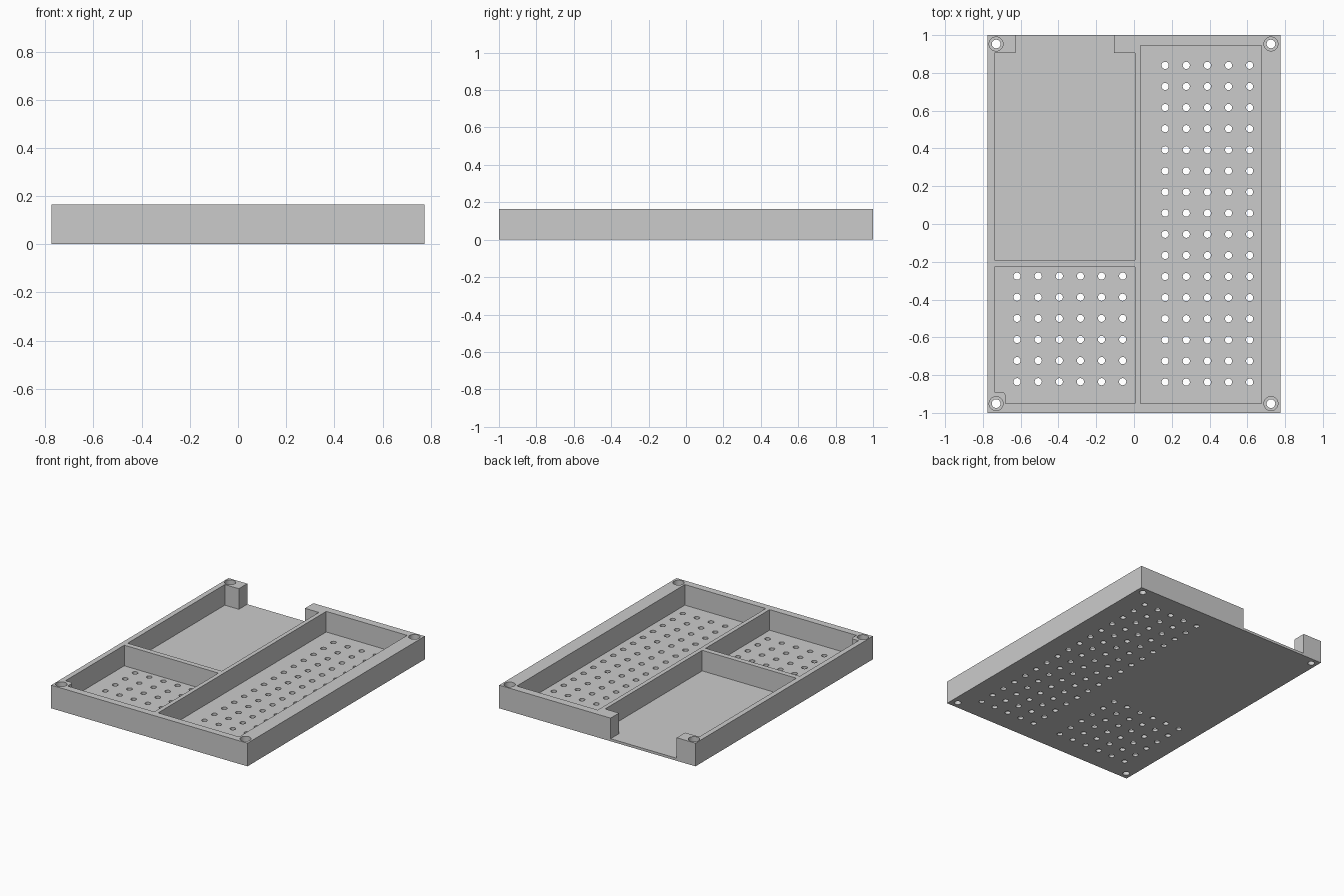
import bpy
import bmesh
import math

if "Cube" in bpy.data.objects:
    bpy.data.objects.remove(bpy.data.objects["Cube"], do_unlink=True)

HEIGHT, FLOOR, ABOVE = 0.165, 0.018, 0.3
PITCH = 0.1118

grey = bpy.data.materials.new("plain grey")
grey.use_nodes = True
colour = (0.6, 0.6, 0.6, 1)
grey.diffuse_color = colour
grey.node_tree.nodes["Principled BSDF"].inputs["Base Color"].default_value = colour


def rect(x0, x1, y0, y1):
    return [(x0, y0), (x1, y0), (x1, y1), (x0, y1)]


def circle(x, y, r, n):
    return [(x + r * math.cos(math.tau * i / n), y + r * math.sin(math.tau * i / n))
            for i in range(n)]


def prisms(name, outlines, z0, z1):
    """One object made of upright prisms, one for each outline."""
    bm = bmesh.new()
    for outline in outlines:
        low = [bm.verts.new((x, y, z0)) for x, y in outline]
        high = [bm.verts.new((x, y, z1)) for x, y in outline]
        bm.faces.new(low[::-1])
        bm.faces.new(high)
        for i in range(len(low)):
            j = (i + 1) % len(low)
            bm.faces.new((low[i], low[j], high[j], high[i]))
    mesh = bpy.data.meshes.new(name)
    bm.to_mesh(mesh)
    bm.free()
    mesh.materials.append(grey)
    obj = bpy.data.objects.new(name, mesh)
    bpy.context.collection.objects.link(obj)
    return obj


def cut(target, name, outlines, z0, z1):
    """Cut prisms out of the target, then discard the cutter."""
    cutter = prisms(name, outlines, z0, z1)
    cutter.hide_render = True
    mod = target.modifiers.new(name, 'BOOLEAN')
    mod.operation, mod.solver, mod.object = 'DIFFERENCE', 'EXACT', cutter
    graph = bpy.context.evaluated_depsgraph_get()
    result = bpy.data.meshes.new_from_object(target.evaluated_get(graph))
    target.modifiers.clear()
    target.data = result
    bpy.data.objects.remove(cutter, do_unlink=True)


# Solid block
tray = prisms("tray", [rect(-0.775, 0.775, -1, 1)], 0, HEIGHT)

# Large bay, open through the back wall
bay = [(-0.738, -0.19), (0.005, -0.19), (0.005, 0.905), (-0.105, 0.905),
       (-0.105, 1.1), (-0.627, 1.1), (-0.627, 0.905), (-0.738, 0.905)]

# Small bay, leaving a rounded screw boss in the front corner
boss = [(-0.7 + 0.02 * math.cos(a), -0.91 + 0.02 * math.sin(a))
        for a in (math.radians(d) for d in range(90, -1, -15))]
small_bay = [(-0.738, -0.89)] + boss + [
    (-0.68, -0.95), (0.005, -0.95), (0.005, -0.228), (-0.738, -0.228)]

# Long bay on the left side
long_bay = rect(0.035, 0.674, -0.95, 0.945)
cut(tray, "bay_cutter", [bay, small_bay, long_bay], FLOOR, ABOVE)

# Vent holes in the floor
vents = [circle(0.165 + PITCH * i, 0.84 - PITCH * j, 0.019, 20)
         for i in range(5) for j in range(16)]
vents += [circle(-0.619 + PITCH * i, -0.276 - PITCH * j, 0.019, 20)
          for i in range(6) for j in range(6)]
cut(tray, "vent_cutter", vents, -0.1, FLOOR + 0.05)

# Corner screw holes with wider upper bores
screws = [(x, y) for x in (-0.73, 0.725) for y in (-0.951, 0.953)]
cut(tray, "screw_cutter", [circle(x, y, 0.023, 24) for x, y in screws], -0.1, ABOVE)
cut(tray, "bore_cutter", [circle(x, y, 0.037, 32) for x, y in screws], 0.06, ABOVE)

# Smooth the round walls, keep the edges crisp
bpy.ops.object.select_all(action='DESELECT')
tray.select_set(True)
bpy.context.view_layer.objects.active = tray
bpy.ops.object.shade_smooth_by_angle(angle=math.radians(30))
